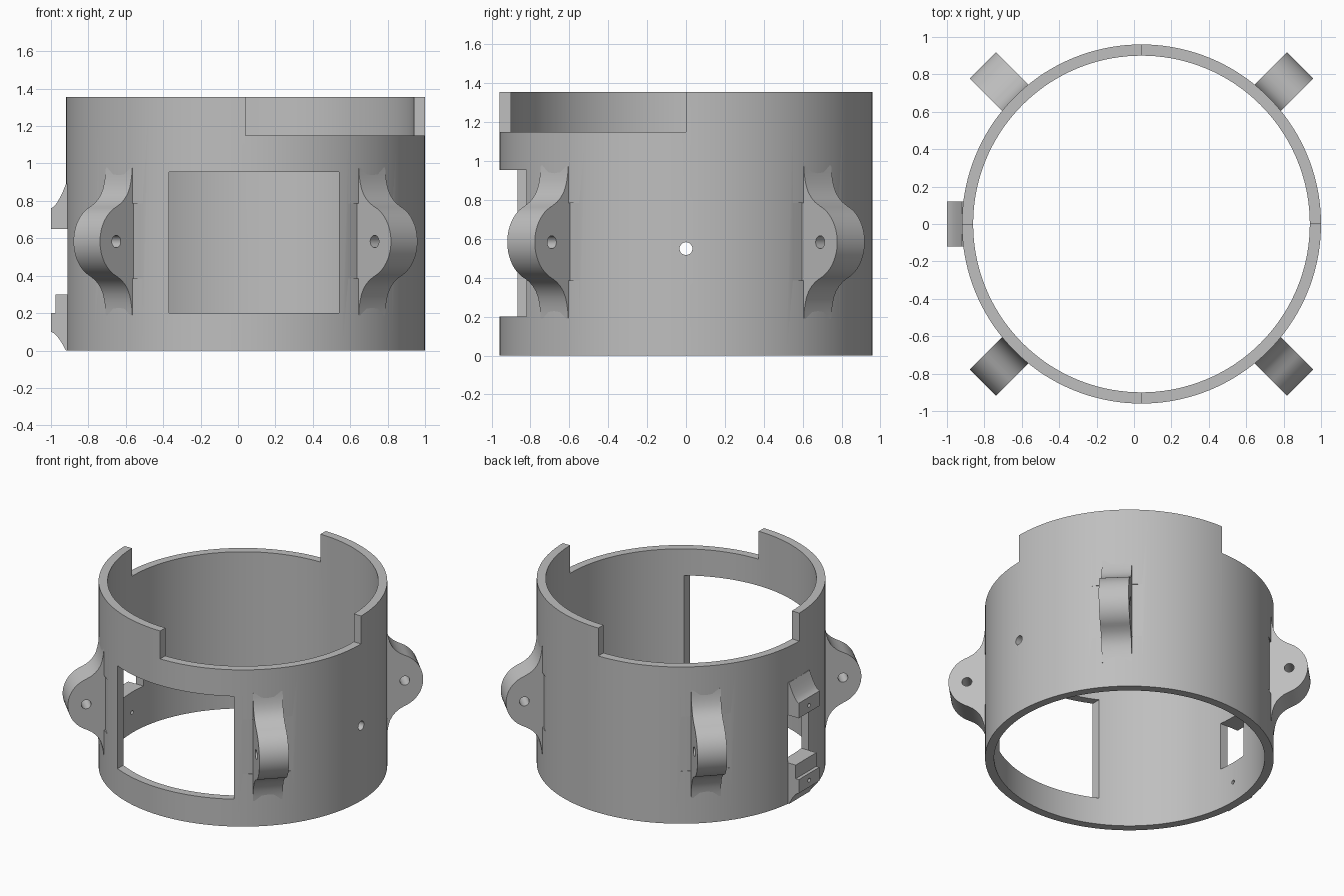
import bpy, bmesh, math
from mathutils import Matrix, Vector

old = bpy.data.objects.get("Cube")
if old:
    bpy.data.objects.remove(old)

CX, R_OUT, R_IN, H = 0.04, 0.96, 0.9, 1.355
CENTRE = Matrix.Translation((CX, 0, 0))

grey = bpy.data.materials.new("plain grey")
grey.use_nodes = True
grey.diffuse_color = (0.52, 0.52, 0.52, 1)
grey.node_tree.nodes["Principled BSDF"].inputs["Base Color"].default_value = (0.52, 0.52, 0.52, 1)


def turned(angle):
    """Frame at the ring axis: local x radial, local y tangential."""
    return CENTRE @ Matrix.Rotation(math.radians(angle), 4, "Z")


def finish(name, bm, matrix):
    bmesh.ops.transform(bm, matrix=matrix, verts=bm.verts)
    bmesh.ops.recalc_face_normals(bm, faces=bm.faces)
    mesh = bpy.data.meshes.new(name)
    bm.to_mesh(mesh)
    bm.free()
    mesh.materials.append(grey)
    obj = bpy.data.objects.new(name, mesh)
    bpy.context.collection.objects.link(obj)
    return obj


def box(name, low, high, matrix=CENTRE):
    bm = bmesh.new()
    low, high = Vector(low), Vector(high)
    size = Matrix.Diagonal((*(high - low), 1))
    bmesh.ops.create_cube(bm, size=1, matrix=Matrix.Translation((low + high) / 2) @ size)
    return finish(name, bm, matrix)


def rod(name, radius, length, place, axis, matrix=CENTRE, sides=32):
    bm = bmesh.new()
    turn = Matrix.Rotation(math.pi / 2, 4, axis)
    bmesh.ops.create_cone(bm, cap_ends=True, segments=sides, radius1=radius, radius2=radius,
                          depth=length, matrix=Matrix.Translation(place) @ turn)
    return finish(name, bm, matrix)


def prism(name, outline, half_width, matrix):
    """Extrude a radius/height outline along the tangent."""
    bm = bmesh.new()
    face = bm.faces.new([bm.verts.new((r, -half_width, z)) for r, z in outline])
    new = bmesh.ops.extrude_face_region(bm, geom=[face])["geom"]
    bmesh.ops.translate(bm, vec=(0, 2 * half_width, 0),
                        verts=[v for v in new if isinstance(v, bmesh.types.BMVert)])
    return finish(name, bm, matrix)


def cut(target, cutters):
    for c in cutters:
        mod = target.modifiers.new("cut", "BOOLEAN")
        mod.operation, mod.solver, mod.object = "DIFFERENCE", "EXACT", c
    bpy.context.view_layer.update()
    graph = bpy.context.evaluated_depsgraph_get()
    mesh = bpy.data.meshes.new_from_object(target.evaluated_get(graph))
    target.modifiers.clear()
    target.data = mesh
    for c in cutters:
        bpy.data.objects.remove(c)


# Ring wall
bm = bmesh.new()
loop = [bm.verts.new((r, 0, z)) for r, z in ((R_IN, 0), (R_OUT, 0), (R_OUT, H), (R_IN, H))]
edges = [bm.edges.new((loop[i], loop[(i + 1) % 4])) for i in range(4)]
bmesh.ops.spin(bm, geom=loop + edges, cent=(0, 0, 0), axis=(0, 0, 1),
               angle=math.tau, steps=144, use_merge=True)
bmesh.ops.remove_doubles(bm, verts=bm.verts, dist=0.0001)
ring = finish("ring_wall", bm, CENTRE)

LUG_ANGLES = (45, 135, 225, 315)
LUG_Z = 0.583
ring_cutters = [
    box("front_window", (-0.41, -1.2, 0.2), (0.5, -0.5, 0.955)),
    box("front_notch", (0, -1.2, 1.15), (1.2, 0, 1.6)),
    box("back_notch", (-1.2, 0, 1.15), (0, 1.2, 1.6)),
    box("latch_opening", (-1.2, -0.12, 0.3), (-0.7, 0.12, 0.65)),
    rod("side_hole", 0.033, 0.4, (0.93, 0, 0.55), "Y"),
]
# Flat seats milled behind each lug
for a in LUG_ANGLES:
    ring_cutters.append(box("seat", (0.945, -0.25, 0.385), (1.1, 0.25, 0.785), turned(a)))
for z in (0.15, 0.7):
    ring_cutters.append(rod("pin_hole", 0.014, 0.5, (-0.95, 0, z), "Y", sides=16))
cut(ring, ring_cutters)
parts = [ring]

# Four rounded lugs with a cross hole
nose = [(1 + 0.2 * math.cos(t), 0.2 * math.sin(t))
        for t in (math.radians(68 * i / 12) for i in range(13))]
flare = [(1.04, 0.205), (1.015, 0.226), (0.993, 0.252), (0.977, 0.283),
         (0.966, 0.32), (0.959, 0.36), (0.956, 0.395), (0.935, 0.395)]
upper = nose + flare
outline = [(r, LUG_Z + z) for r, z in upper] + [(r, LUG_Z - z) for r, z in reversed(upper[1:])]
for name, a in zip(("back_left", "back_right", "front_right", "front_left"), LUG_ANGLES):
    lug = prism(name + "_lug", outline, 0.1, turned(a))
    cut(lug, [rod("lug_hole", 0.033, 0.5, (1.076, 0, LUG_Z), "X", turned(a))])
    parts.append(lug)

# Latch blocks above and below the side opening
curve = [(0.96 + 0.08 * u, 0.13 * (1 - u) ** 1.6) for u in (0, 0.2, 0.4, 0.6, 0.8, 1)]
top_block = [(0.93, 0.65), (1.04, 0.65)] + [(r, 0.76 + z) for r, z in reversed(curve)] + [(0.93, 0.89)]
low_block = ([(0.93, 0)] + [(r, 0.1 - z * 0.1 / 0.13) for r, z in curve]
             + [(1.04, 0.2), (1.015, 0.2), (1.015, 0.3), (0.93, 0.3)])
for name, shape, z in (("upper_latch", top_block, 0.7), ("lower_latch", low_block, 0.15)):
    block = prism(name, shape, 0.12, turned(180))
    cut(block, [rod("pin_hole", 0.014, 0.5, (-0.95, 0, z), "Y", sides=16)])
    parts.append(block)

# Smooth curved walls, keep edges crisp
bpy.ops.object.select_all(action="DESELECT")
for p in parts:
    p.select_set(True)
bpy.context.view_layer.objects.active = ring
bpy.ops.object.shade_smooth_by_angle(angle=math.radians(25))
